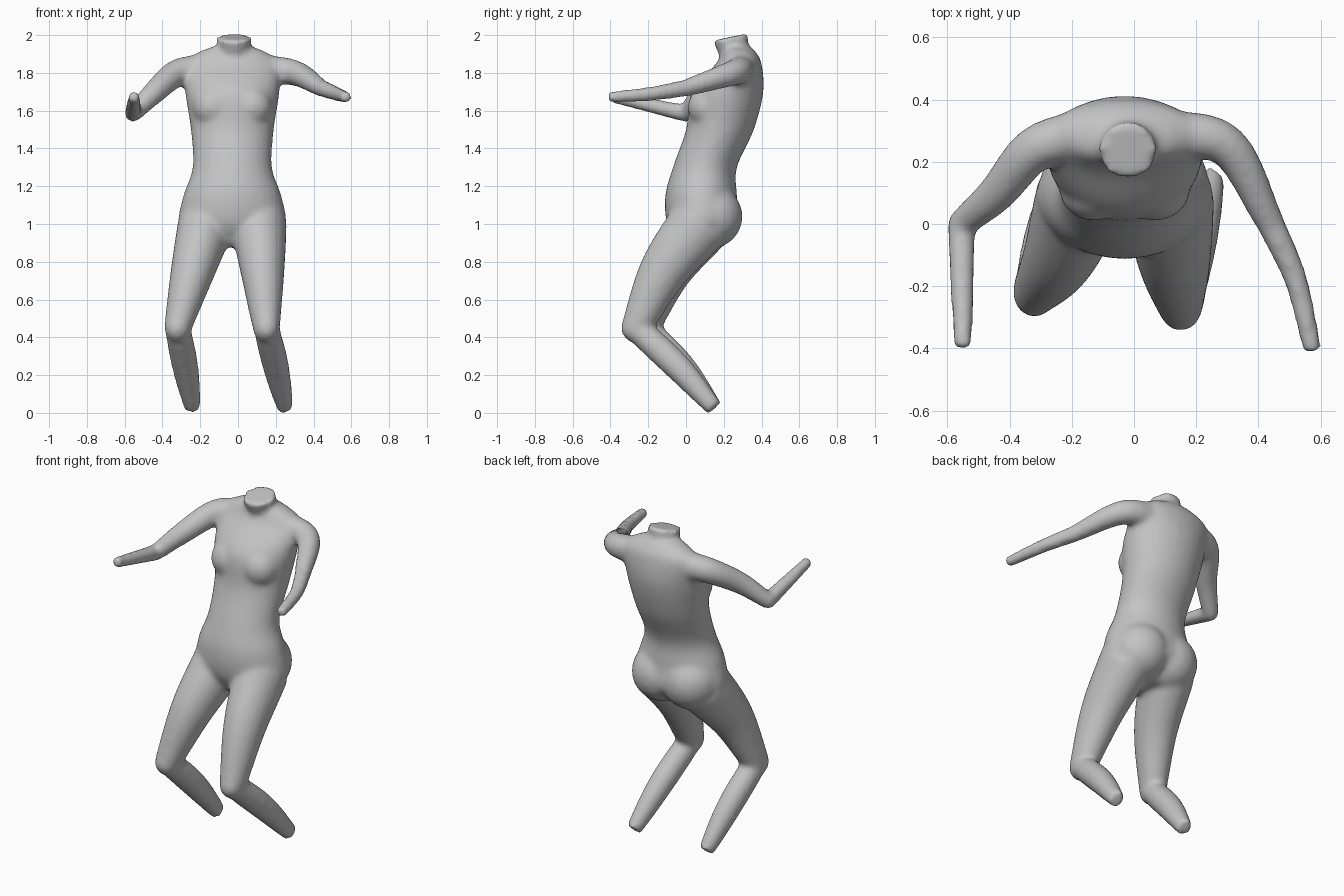
import bpy
import bmesh
from math import sin, cos, pi, tau
from mathutils import Vector, Matrix

SIDES = 28
STEPS = 6
ACROSS = Vector((1, 0, 0))
UPRIGHT = Vector((0, 0, 1))

default_cube = bpy.data.objects.get("Cube")
if default_cube:
    bpy.data.objects.remove(default_cube, do_unlink=True)

skin = bmesh.new()


def spline(keys):
    """Smooth path through the keys, with straight run-outs at both ends."""
    keys = [Vector(key) for key in keys]
    before = keys[0] + keys[0] - keys[1]
    after = keys[-1] + keys[-1] - keys[-2]
    keys = [before, *keys, after]
    path = []
    for a, b, c, d in zip(keys, keys[1:], keys[2:], keys[3:]):
        leave, arrive = (c - a) / 2, (d - b) / 2
        for step in range(STEPS):
            t = step / STEPS
            ease = t * t * (3 - t - t)
            path.append(b.lerp(c, ease)
                        + leave * t * (1 - t) ** 2
                        - arrive * t * t * (1 - t))
    path.append(keys[-2])
    return path


def loft(centres, widths, depths, reference, axis=None):
    """Closed skin of elliptical rings, square to the path or to the axis."""
    rings = []
    last = len(centres) - 1
    for index, centre in enumerate(centres):
        along = axis or centres[min(index + 1, last)] - centres[max(index - 1, 0)]
        along = along.normalized()
        side = (reference - along * reference.dot(along)).normalized()
        front = along.cross(side)
        ring = []
        for corner in range(SIDES):
            angle = tau * corner / SIDES
            offset = side * widths[index] * cos(angle) + front * depths[index] * sin(angle)
            ring.append(skin.verts.new(centre + offset))
        rings.append(ring)
    faces = [skin.faces.new(rings[0]), skin.faces.new(rings[-1])]
    for lower, upper in zip(rings, rings[1:]):
        for corner in range(SIDES):
            previous = corner - 1
            faces.append(skin.faces.new(
                (lower[previous], lower[corner], upper[corner], upper[previous])))
    bmesh.ops.recalc_face_normals(skin, faces=faces)


def limb(points, start, end, reference, bulge=0, flatness=1):
    """Tapering limb whose muscle swells in the middle."""
    centres = spline(points)
    last = len(centres) - 1
    depths = []
    for index in range(len(centres)):
        travel = index / last
        depths.append(start + (end - start) * travel + bulge * sin(pi * travel))
    widths = [depth * flatness for depth in depths]
    loft(centres, widths, depths, reference)


def ball(centre, radii):
    placement = Matrix.Translation(centre) @ Matrix.Diagonal((*radii, 1))
    bmesh.ops.create_uvsphere(skin, u_segments=SIDES, v_segments=SIDES // 2,
                              radius=1, matrix=placement)


# Torso outline: height, forward or back lean, half width, half depth
torso = spline([
    (.88, .06, .17, .09),
    (1, .09, .28, .19),
    (1.15, .08, .26, .19),
    (1.3, .1, .21, .17),
    (1.5, .18, .22, .18),
    (1.7, .22, .25, .19),
    (1.85, .28, .25, .12),
    (1.91, .28, .18, .09),
    (1.94, .27, .1, .07),
])
middle = -.03
loft([Vector((middle, lean, height)) for height, lean, width, depth in torso],
     [ring[2] for ring in torso], [ring[3] for ring in torso],
     ACROSS, UPRIGHT)

# Neck stump, flaring towards the cut
limb([(-.02, .26, 1.87), (-.02, .235, 1.99)], .07, .096, ACROSS)

# Breasts and buttocks
for direction in (-1, 1):
    ball((middle + direction * .1, .11, 1.62), (.11, .1, .11))
    ball((middle + direction * .1, .13, 1.04), (.17, .17, .17))


def leg(hip, thigh, knee, ankle):
    """Thigh, kneecap and lower leg, cut off at the ankle."""
    limb([hip, thigh, knee], .165, .08, ACROSS, bulge=.007, flatness=.9)
    ball(knee, (.07, .08, .08))
    knee, ankle = Vector(knee), Vector(ankle)
    calf = (knee + ankle) / 2 + Vector((0, .01, .01))
    limb([knee, calf, ankle], .07, .046, ACROSS, bulge=.015, flatness=.95)


leg((-.17, .08, 1), (-.24, -.1, .75), (-.32, -.22, .45), (-.24, .15, .025))
leg((.11, .07, 1), (.13, -.12, .75), (.15, -.265, .45), (.25, .15, .025))


def arm(upper, lower):
    """Upper arm, elbow and forearm, cut off at the wrist."""
    elbow = upper[-1]
    limb(upper, .08, .046, UPRIGHT, bulge=.005)
    ball(elbow, (.046, .046, .046))
    limb([elbow, *lower], .046, .031, UPRIGHT)


# Right arm bent at the elbow, left arm reaching forward
arm([(-.17, .29, 1.82), (-.32, .24, 1.8), (-.44, .1, 1.7), (-.555, 0, 1.585)],
    [(-.55, -.4, 1.675)])
arm([(.1, .29, 1.82), (.3, .25, 1.8), (.44, 0, 1.72)],
    [(.52, -.18, 1.69), (.575, -.41, 1.67)])

body_mesh = bpy.data.meshes.new("body")
skin.to_mesh(body_mesh)
skin.free()
body = bpy.data.objects.new("body", body_mesh)
bpy.context.scene.collection.objects.link(body)

# Plain grey colour
colour = (.55, .55, .55, 1)
grey = bpy.data.materials.new("plain grey")
grey.use_nodes = True
grey.diffuse_color = colour
shader = grey.node_tree.nodes["Principled BSDF"]
shader.inputs["Base Color"].default_value = colour
body_mesh.materials.append(grey)

# Fuse the parts into one skin and blend the joins
fuse = body.modifiers.new("fuse", "REMESH")
fuse.mode = "VOXEL"
fuse.voxel_size = .014
fuse.use_smooth_shade = True
blend = body.modifiers.new("blend", "SMOOTH")
blend.factor = .5
blend.iterations = 12
